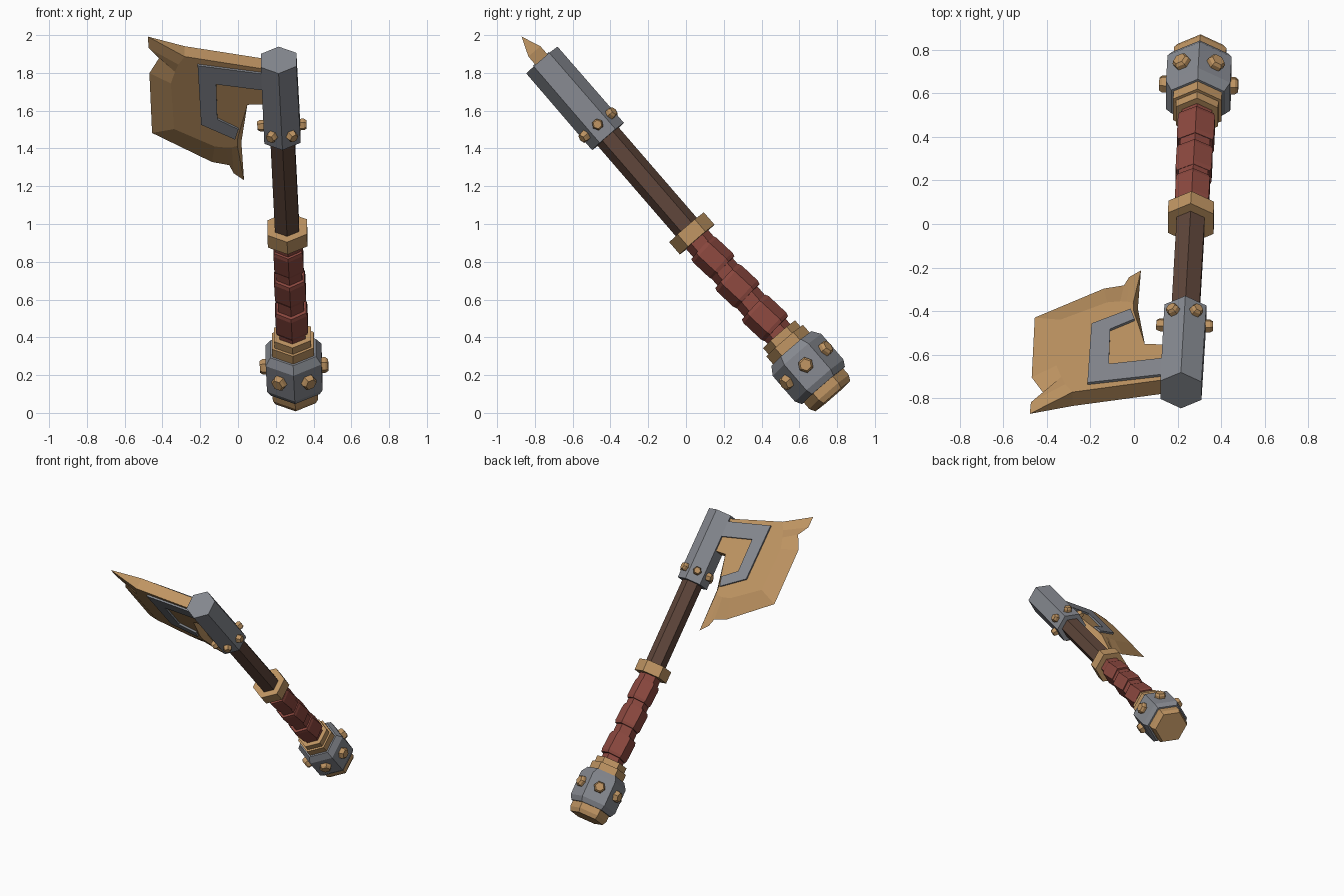
import bpy, bmesh, math
from mathutils import Matrix, Vector

if "Cube" in bpy.data.objects:
    bpy.data.objects.remove(bpy.data.objects["Cube"])

# Local axe frame: x = towards the blade edge, y = blade thickness, z = up the handle
base = Vector((0.305, 0.777, 0.088))
up = Vector((-0.09, -1.54, 1.78)).normalized()
out = (Vector((-1, 0, 0)) + up * up.x).normalized()
side = up.cross(out)
FRAME = Matrix.Translation(base) @ Matrix((out, side, up)).transposed().to_4x4()


def material(name, rgb):
    m = bpy.data.materials.new(name)
    m.diffuse_color = (*rgb, 1)
    m.use_nodes = True
    m.node_tree.nodes["Principled BSDF"].inputs["Base Color"].default_value = m.diffuse_color
    return m


BRASS = material("brass", (0.515, 0.296, 0.122))
STEEL = material("grey steel", (0.238, 0.250, 0.279))
LEATHER = material("red leather", (0.262, 0.065, 0.050))
WOOD = material("dark wood", (0.112, 0.060, 0.042))


def finish(name, bm, mat, local=Matrix()):
    bmesh.ops.remove_doubles(bm, verts=bm.verts, dist=1e-5)
    bmesh.ops.dissolve_degenerate(bm, edges=bm.edges, dist=1e-5)
    bmesh.ops.recalc_face_normals(bm, faces=bm.faces)
    bmesh.ops.transform(bm, matrix=FRAME @ local, verts=bm.verts)
    me = bpy.data.meshes.new(name)
    bm.to_mesh(me)
    bm.free()
    me.materials.append(mat)
    ob = bpy.data.objects.new(name, me)
    bpy.context.collection.objects.link(ob)


def hex_rod(name, profile, mat, local=Matrix()):
    """Six-sided lathe; profile holds (height, corner radius)."""
    bm = bmesh.new()
    rings = [[bm.verts.new((r * math.cos(math.radians(30 + 60 * k)),
                            r * math.sin(math.radians(30 + 60 * k)), h))
              for k in range(6)] for h, r in profile]
    for a, b in zip(rings, rings[1:]):
        for k in range(6):
            j = (k + 1) % 6
            bm.faces.new((a[k], a[j], b[j], b[k]))
    bm.faces.new(rings[0])
    bm.faces.new(rings[-1])
    finish(name, bm, mat, local)


def rivet_ring(name, height, face_dist, radius, length):
    for k in range(6):
        local = (Matrix.Translation((0, 0, height)) @ Matrix.Rotation(math.radians(60 * k), 4, 'Z')
                 @ Matrix.Rotation(math.radians(90), 4, 'Y'))
        hex_rod(f"{name}_{k + 1}", [(face_dist - 0.02, radius),
                                    (face_dist + length * 0.6, radius),
                                    (face_dist + length, radius * 0.75)], BRASS, local)


# Pommel
hex_rod("pommel_cap", [(0, 0.122), (0.03, 0.138), (0.10, 0.138)], BRASS)
hex_rod("pommel", [(0.075, 0.150), (0.11, 0.170), (0.29, 0.170), (0.335, 0.140)], STEEL)
hex_rod("pommel_collar", [(0.32, 0.128), (0.39, 0.128), (0.39, 0.112), (0.435, 0.112)], BRASS)
rivet_ring("pommel_rivet", 0.213, 0.147, 0.042, 0.034)

# Handle with wrapped grip
hex_rod("handle", [(0.3, 0.074), (1.9, 0.074)], WOOD)
hex_rod("grip_core", [(0.42, 0.080), (1.11, 0.077)], LEATHER)
for i, (h, r, half) in enumerate([(0.549, 0.098, 0.083), (0.772, 0.095, 0.078), (0.971, 0.090, 0.078)]):
    tilt = Matrix.Translation((0, 0, h)) @ Matrix.Rotation(math.radians(-6), 4, 'X')
    hex_rod(f"grip_wrap_{i + 1}", [(-half, r * 0.93), (-half + 0.02, r), (half - 0.02, r),
                                   (half, r * 0.93)], LEATHER, tilt)
hex_rod("grip_collar", [(1.098, 0.121), (1.184, 0.121)], BRASS)

# Head socket
hex_rod("head_socket", [(1.82, 0.111), (2.355, 0.109)], STEEL)
rivet_ring("socket_rivet", 1.90, 0.096, 0.031, 0.034)

# Blade: sharp outline (x, z) paired with the edge of its thick flat area
T = 0.042
blade = [((.05, 2.325), None), ((.495, 2.435), None), ((.686, 2.546), (.495, 2.435)),
         ((.684, 2.465), (.53, 2.38)), ((.632, 2.393), (.55, 2.33)), ((.687, 2.29), (.575, 2.25)),
         ((.689, 1.871), (.57, 1.93)), ((.38, 1.656), (.36, 1.80)), ((.289, 1.63), (.30, 1.79)),
         ((.268, 1.572), (.27, 1.79)), ((.215, 1.522), (.24, 1.80)), ((.219, 1.79), (.235, 1.86)),
         ((.176, 2.085), None), ((.05, 2.085), None)]
bm = bmesh.new()
n = len(blade)
rim = [bm.verts.new((o[0], 0, o[1])) for o, _ in blade]
for y in (-T, T):
    flat = {}
    for o, p in blade:
        q = p or o
        if q not in flat:
            flat[q] = bm.verts.new((q[0], y, q[1]))
    bm.faces.new(list(flat.values()))
    inner = [flat[p or o] for o, p in blade]
    for i in range(n):
        j = (i + 1) % n
        loop = [rim[i], rim[j], inner[j]]
        if inner[i] is not inner[j]:
            loop.append(inner[i])
        bm.faces.new(loop)
finish("blade", bm, BRASS)

# Hooked steel strap lying proud of both blade faces
strap = [(.07, 2.305), (.428, 2.38), (.425, 1.965), (.25, 1.855),
         (.229, 1.925), (.338, 2.0), (.335, 2.245), (.07, 2.19)]
bm = bmesh.new()
low = bm.faces.new([bm.verts.new((x, -0.055, z)) for x, z in strap])
ext = bmesh.ops.extrude_face_region(bm, geom=[low], use_keep_orig=True)
bmesh.ops.translate(bm, vec=(0, 0.11, 0),
                    verts=[v for v in ext["geom"] if isinstance(v, bmesh.types.BMVert)])
finish("blade_strap", bm, STEEL)
